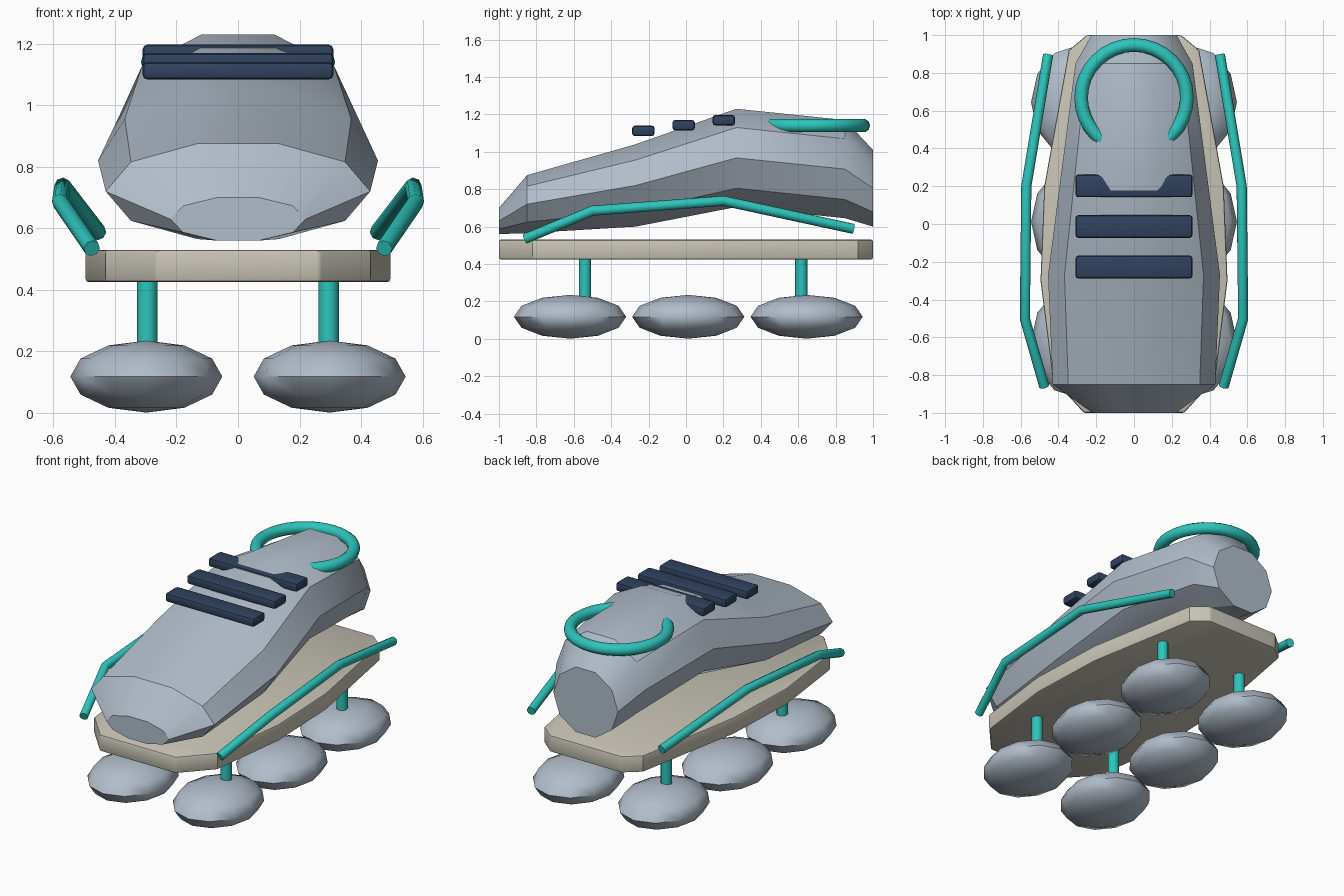
import bpy, bmesh, math

if "Cube" in bpy.data.objects:
    bpy.data.objects.remove(bpy.data.objects["Cube"])


def material(name, rgb):
    m = bpy.data.materials.new(name)
    m.diffuse_color = (*rgb, 1)
    m.use_nodes = True
    m.node_tree.nodes["Principled BSDF"].inputs["Base Color"].default_value = m.diffuse_color
    return m


GREY = material("cool grey", (0.44, 0.51, 0.59))
TEAL = material("teal", (0.026, 0.56, 0.50))
NAVY = material("navy", (0.030, 0.055, 0.115))
CREAM = material("warm cream", (0.58, 0.55, 0.47))


def finish(ob, name, mat, angle=30, bevel=0):
    ob.name = name
    ob.data.materials.clear()
    ob.data.materials.append(mat)
    bpy.ops.object.select_all(action='DESELECT')
    ob.select_set(True)
    bpy.context.view_layer.objects.active = ob
    if bevel:
        b = ob.modifiers.new("bevel", 'BEVEL')
        b.width, b.segments, b.limit_method = bevel, 2, 'ANGLE'
        b.angle_limit = math.radians(40)
        bpy.ops.object.modifier_apply(modifier=b.name)
    bpy.ops.object.shade_smooth_by_angle(angle=math.radians(angle))
    return ob


def loft(name, rings, mat, **kw):
    """Skin a list of equal-length point rings and cap both ends."""
    bm = bmesh.new()
    rows = [[bm.verts.new(p) for p in r] for r in rings]
    n = len(rows[0])
    for a, b in zip(rows, rows[1:]):
        for i in range(n):
            j = (i + 1) % n
            bm.faces.new((a[i], a[j], b[j], b[i]))
    bm.faces.new(rows[0])
    bm.faces.new(rows[-1])
    bmesh.ops.recalc_face_normals(bm, faces=bm.faces)
    me = bpy.data.meshes.new(name)
    bm.to_mesh(me)
    bm.free()
    ob = bpy.data.objects.new(name, me)
    bpy.context.collection.objects.link(ob)
    return finish(ob, name, mat, **kw)


# shoe body: ten-sided sections (y, half width, bottom, top)
SECTIONS = [(-1, 0.22, 0.56, 0.70), (-0.85, 0.43, 0.565, 0.875),
            (-0.27, 0.455, 0.60, 1.04), (0.27, 0.385, 0.705, 1.23),
            (0.85, 0.31, 0.645, 1.17), (1, 0.225, 0.60, 1.01)]
rings = []
for y, w, lo, hi in SECTIONS:
    h = (hi - lo) / 2 / math.sin(math.radians(72))
    rings.append([(w * math.cos(math.radians(36 * i)), y,
                   (lo + hi) / 2 + h * math.sin(math.radians(36 * i)))
                  for i in range(10)])
loft("shoe_body", rings, GREY)

# sole plate
half = [(0.265, -1), (0.43, -0.82), (0.495, -0.3), (0.475, 0.2),
        (0.345, 0.92), (0.25, 1)]
outline = half + [(-x, y) for x, y in reversed(half)]
loft("sole_plate", [[(x, y, z) for x, y in outline] for z in (0.425, 0.53)],
     CREAM, bevel=0.01)

# lace straps
for i, (y, z) in enumerate([(-0.228, 1.112), (-0.013, 1.142), (0.202, 1.169)]):
    bpy.ops.mesh.primitive_cube_add(size=1, location=(0, y, z))
    ob = bpy.context.object
    ob.scale = (0.62, 0.12, 0.056)
    bpy.ops.object.transform_apply(location=False, rotation=False, scale=True)
    finish(ob, f"lace_strap_{i + 1}", NAVY, bevel=0.015)

# ankle ring, its front sunk in the shoe
bpy.ops.mesh.primitive_torus_add(location=(0, 0.668, 1.14), major_radius=0.28,
                                 minor_radius=0.036, major_segments=32,
                                 minor_segments=10)
finish(bpy.context.object, "ankle_ring", TEAL, angle=50)

RAIL = [(0.475, -0.86, 0.535), (0.578, -0.5, 0.685),
        (0.57, 0.2, 0.738), (0.455, 0.895, 0.588)]
for s, side in ((-1, "left"), (1, "right")):
    # side rail
    cu = bpy.data.curves.new("rail", 'CURVE')
    cu.dimensions = '3D'
    cu.bevel_depth, cu.bevel_resolution, cu.use_fill_caps = 0.027, 2, True
    sp = cu.splines.new('POLY')
    sp.points.add(len(RAIL) - 1)
    for p, (x, y, z) in zip(sp.points, RAIL):
        p.co = (s * x, y, z, 1)
    ob = bpy.data.objects.new("rail", cu)
    bpy.context.collection.objects.link(ob)
    bpy.ops.object.select_all(action='DESELECT')
    ob.select_set(True)
    bpy.context.view_layer.objects.active = ob
    bpy.ops.object.convert(target='MESH')
    finish(bpy.context.object, f"side_rail_{side}", TEAL, angle=46)

    # flattened float pods
    for i, y in enumerate((-0.62, 0.012, 0.645)):
        bpy.ops.mesh.primitive_uv_sphere_add(segments=12, ring_count=6, radius=1,
                                             location=(s * 0.298, y, 0.118))
        ob = bpy.context.object
        ob.scale = (0.247, 0.30, 0.117)
        bpy.ops.object.transform_apply(location=False, rotation=False, scale=True)
        finish(ob, f"float_pod_{side}_{i + 1}", GREY, angle=60)

    # struts between pods and sole
    for y, end in ((-0.54, "front"), (0.617, "rear")):
        bpy.ops.mesh.primitive_cylinder_add(vertices=12, radius=0.033, depth=0.27,
                                            location=(s * 0.295, y, 0.305))
        finish(bpy.context.object, f"strut_{side}_{end}", TEAL, angle=40)
